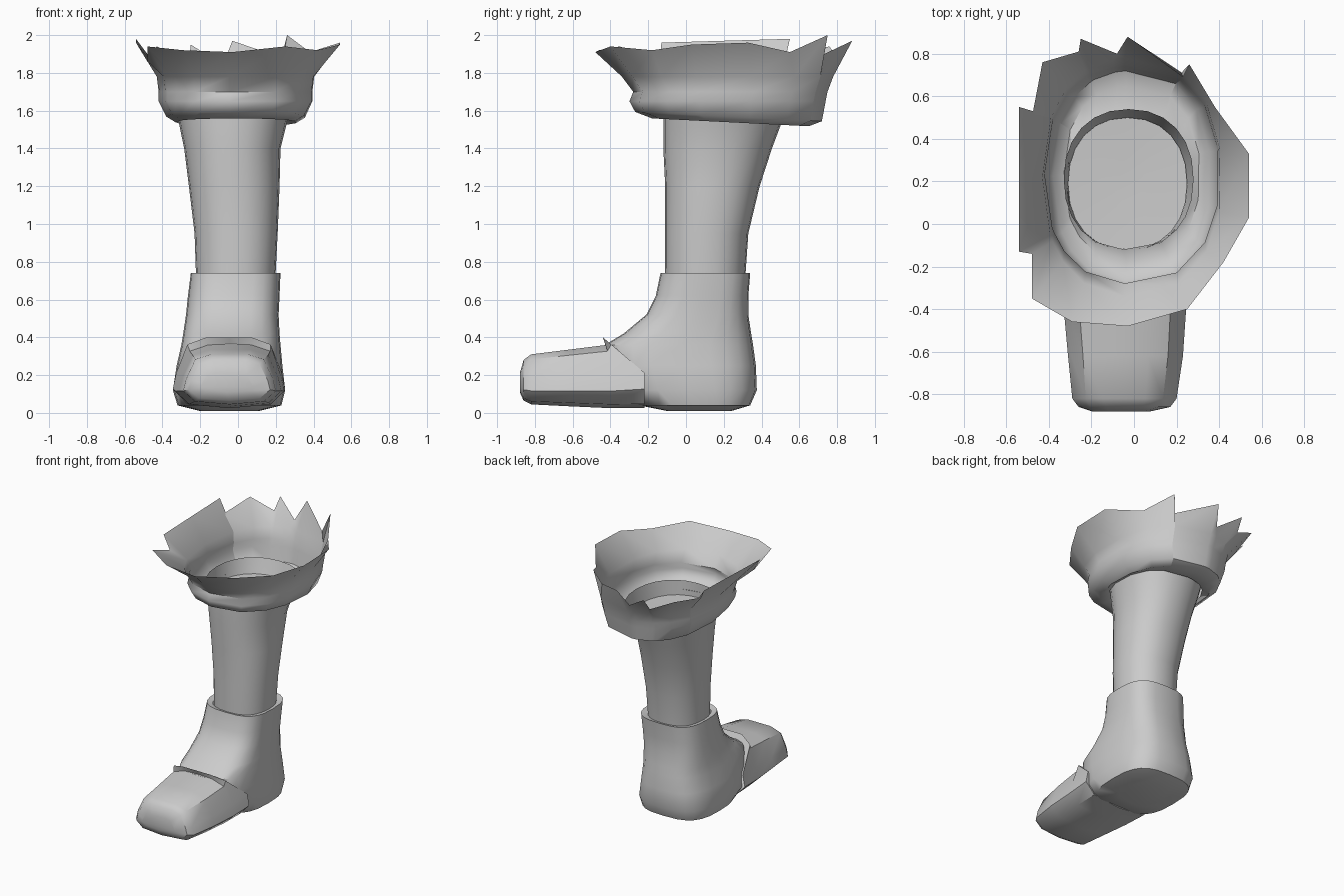
import bpy, bmesh, math

if "Cube" in bpy.data.objects:
    bpy.data.objects.remove(bpy.data.objects["Cube"], do_unlink=True)

grey = bpy.data.materials.new("plain grey")
grey.use_nodes = True
colour = (0.6, 0.6, 0.6, 1)
grey.diffuse_color = colour
grey.node_tree.nodes["Principled BSDF"].inputs["Base Color"].default_value = colour


def oval_point(angle, z, x0, x1, y0, y1, power):
    """Point on a superellipse that fills the given box at height z."""
    c, s = math.cos(angle), math.sin(angle)
    u = math.copysign(abs(c) ** (2 / power), c)
    v = math.copysign(abs(s) ** (2 / power), s)
    return ((x0 + x1) / 2 + u * (x1 - x0) / 2, (y0 + y1) / 2 + v * (y1 - y0) / 2, z)


def oval_rings(sections, power, count=24):
    angles = [math.tau * i / count for i in range(count)]
    return [[oval_point(a, *section, power) for a in angles] for section in sections]


def loft(name, rings, cap_start=False, cap_end=False, sharp=40):
    """Skin a list of equal-length closed rings."""
    bm = bmesh.new()
    loops = [[bm.verts.new(p) for p in ring] for ring in rings]
    for low, high in zip(loops, loops[1:]):
        n = len(low)
        for i in range(n):
            j = (i + 1) % n
            bm.faces.new((low[i], low[j], high[j], high[i]))
    if cap_start:
        bm.faces.new(loops[0][::-1])
    if cap_end:
        bm.faces.new(loops[-1])
    bmesh.ops.recalc_face_normals(bm, faces=bm.faces)
    mesh = bpy.data.meshes.new(name)
    bm.to_mesh(mesh)
    bm.free()
    mesh.materials.append(grey)
    obj = bpy.data.objects.new(name, mesh)
    bpy.context.collection.objects.link(obj)
    bpy.ops.object.select_all(action="DESELECT")
    obj.select_set(True)
    bpy.context.view_layer.objects.active = obj
    bpy.ops.object.shade_smooth_by_angle(angle=math.radians(sharp))


# Shaft: slightly flared tube, with an inner floor below its open top
shaft = [
    (0.66, -0.22, 0.195, -0.11, 0.31),
    (0.95, -0.23, 0.21, -0.11, 0.33),
    (1.2, -0.26, 0.22, -0.11, 0.39),
    (1.4, -0.285, 0.225, -0.12, 0.455),
    (1.52, -0.31, 0.255, -0.12, 0.5),
    (1.64, -0.33, 0.28, -0.12, 0.54),
]
loft("shaft", oval_rings(shaft, 2.2))
loft("shaft_floor", oval_rings([(1.53, -0.31, 0.25, -0.12, 0.5), (1.52, -0.1, 0.05, 0.1, 0.3)], 2.2), cap_end=True)

# Ankle: boxy heel and instep, closed at the top by a narrow collar lip
ankle = [
    (0.01, -0.2, 0.11, -0.1, 0.24),
    (0.04, -0.32, 0.23, -0.25, 0.34),
    (0.12, -0.345, 0.25, -0.37, 0.375),
    (0.25, -0.325, 0.235, -0.42, 0.37),
    (0.36, -0.3, 0.225, -0.43, 0.355),
    (0.42, -0.29, 0.22, -0.33, 0.345),
    (0.52, -0.275, 0.215, -0.21, 0.33),
    (0.62, -0.265, 0.22, -0.16, 0.33),
    (0.74, -0.25, 0.225, -0.135, 0.34),
    (0.73, -0.21, 0.18, -0.1, 0.3),
]
loft("ankle", oval_rings(ankle, 3), cap_start=True)

# Toe: flared sole edge and flat top, skinned from front to back
half = [(0, 0), (0.75, 0.06), (1, 0.27), (0.94, 0.5), (0.74, 0.9), (0.4, 1)]
outline = half + [(0, 1)] + [(-u, v) for u, v in half[:0:-1]]
toe = [
    (-0.88, -0.2, 0.08, 0.11, 0.21, 0),
    (-0.86, -0.26, 0.17, 0.065, 0.28, 0),
    (-0.82, -0.29, 0.2, 0.045, 0.31, 0),
    (-0.62, -0.31, 0.23, 0.035, 0.335, 0),
    (-0.4, -0.33, 0.245, 0.025, 0.36, 0.02),
    (-0.22, -0.345, 0.25, 0.025, 0.4, 0.22),
]
rings = []
for y, x0, x1, z0, z1, slant in toe:
    ring = []
    for u, v in outline:
        lean = slant * max(0, v - 0.5) * 2
        ring.append(((x0 + x1) / 2 + u * (x1 - x0) / 2, y - lean, z0 + v * (z1 - z0)))
    rings.append(ring)
loft("toe", rings, cap_start=True, cap_end=True)

# Cuff: thin bowl with a rolled bottom and a ragged, flaring rim
rim = [
    (0.54, 0.03, 1.95), (0.54, 0.33, 1.96), (0.38, 0.55, 1.91), (0.26, 0.75, 2),
    (0.23, 0.69, 1.88), (-0.03, 0.88, 1.97), (-0.08, 0.8, 1.84), (-0.25, 0.87, 1.95),
    (-0.26, 0.81, 1.86), (-0.43, 0.76, 1.94), (-0.48, 0.5, 1.89), (-0.54, 0.55, 1.98),
    (-0.54, 0.2, 1.97), (-0.54, -0.13, 1.96), (-0.48, -0.14, 1.86), (-0.48, -0.35, 1.94),
    (-0.29, -0.46, 1.92), (-0.03, -0.48, 1.91), (0.25, -0.4, 1.94), (0.42, -0.18, 1.92),
]
bowl = [
    (1.56, -0.32, 0.27, -0.12, 0.53),
    (1.54, -0.33, 0.31, -0.18, 0.65),
    (1.57, -0.38, 0.36, -0.27, 0.72),
    (1.65, -0.42, 0.4, -0.3, 0.74),
    (1.7, -0.42, 0.4, -0.28, 0.75),
    (1.78, -0.43, 0.41, -0.34, 0.78),
]
angles = [math.atan2((y - 0.2) / 0.68, x / 0.54) for x, y, z in rim]
rings = [[oval_point(a, *section, 2.3) for a in angles] for section in bowl]
for ring in rings[:3]:
    ring[:] = [(x, y, z - 0.05 * (y - 0.2)) for x, y, z in ring]
loft("cuff", rings + [rim], sharp=50)
